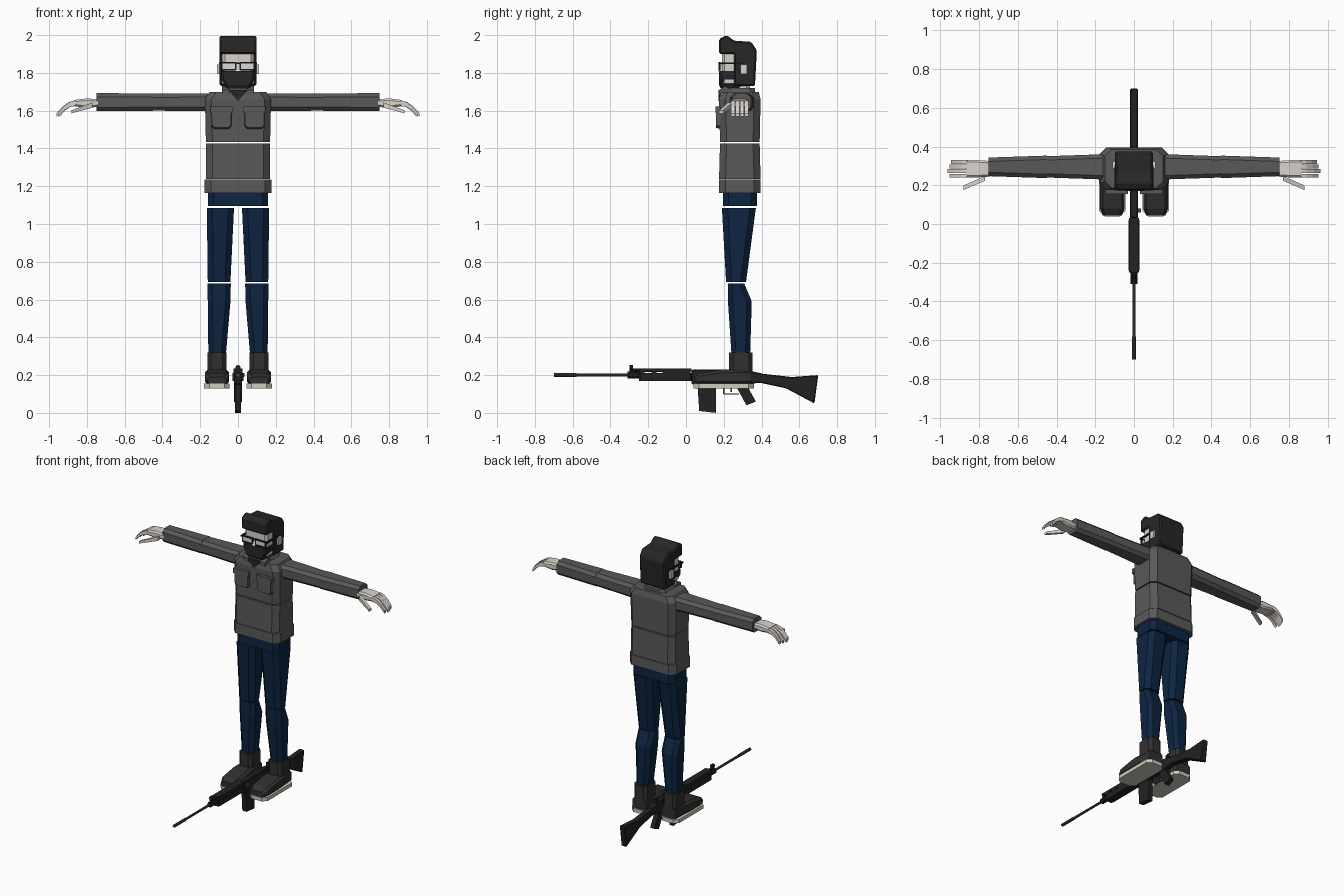
import bpy
import bmesh
from mathutils import Vector

old = bpy.data.objects.get("Cube")
if old:
    bpy.data.objects.remove(old, do_unlink=True)


def material(name, *rgb):
    mat = bpy.data.materials.new(name)
    mat.use_nodes = True
    mat.diffuse_color = (*rgb, 1)
    shader = mat.node_tree.nodes["Principled BSDF"]
    shader.inputs["Base Color"].default_value = (*rgb, 1)
    shader.inputs["Roughness"].default_value = .8
    return mat


JACKET = material("jacket grey", .1, .1, .1)
DENIM = material("navy denim", .004, .018, .055)
HAIR = material("hair black", .02, .02, .02)
LEATHER = material("boot leather", .03, .03, .03)
SKIN = material("pale skin", .7, .65, .6)
RUBBER = material("sole beige", .6, .6, .5)
GUN = material("gun black", .016, .016, .016)
STEEL = material("barrel steel", .07, .07, .08)
FRAME = material("glasses black", .01, .01, .01)
LENS = material("lens white", .7, .7, .7)

# Heights of the joints and origins of the main parts
ANKLE, KNEE, HIP, WAIST, HEM, CHEST, SHOULDER = .32, .69, 1.09, 1.165, 1.235, 1.43, 1.7
GAP = .004
BODY = Vector((0, .285, 0))
HEAD = Vector((0, .275, SHOULDER))
GLASSES = Vector((.05, .177, 1.835))
POCKET = Vector((.088, .17, 1.56))
ARM = Vector((0, .295, 1.645))
HAND = Vector((.74, .285, 1.64))
LEG = Vector((.1, .265, 0))
FOOT = Vector((.112, .2, .13))
RIFLE = Vector((0, 0, .2))


def finish(name, bm, mat, bevel=0):
    bmesh.ops.recalc_face_normals(bm, faces=bm.faces)
    mesh = bpy.data.meshes.new(name)
    bm.to_mesh(mesh)
    bm.free()
    mesh.materials.append(mat)
    obj = bpy.data.objects.new(name, mesh)
    bpy.context.collection.objects.link(obj)
    if bevel:
        modifier = obj.modifiers.new("Chamfer", "BEVEL")
        modifier.width, modifier.segments = bevel, 1


def loft(name, mat, axis, origin, stations, chamfer=0, side=1):
    """Skin stations (position, half width, half height, optional shifts) along an axis."""
    bm = bmesh.new()
    rings = []
    for position, half_a, half_b, *shift in stations:
        shift_a, shift_b = shift or (0, 0)
        ring = []
        for sa, sb in ((-1, -1), (1, -1), (1, 1), (-1, 1)):
            corners = [(sa * half_a, sb * half_b)]
            if chamfer:
                corners = [(sa * half_a, sb * (half_b - chamfer)), (sa * (half_a - chamfer), sb * half_b)]
                if sa != sb:
                    corners.reverse()
            for a, b in corners:
                a, b = a + shift_a, b + shift_b
                local = {"x": (position, a, b), "y": (a, position, b), "z": (a, b, position)}[axis]
                point = origin + Vector(local)
                point.x *= side
                ring.append(bm.verts.new(point))
        rings.append(ring)
    for low, high in zip(rings, rings[1:]):
        for i in range(len(low)):
            bm.faces.new((low[i - 1], low[i], high[i], high[i - 1]))
    bm.faces.new(rings[0])
    bm.faces.new(rings[-1])
    finish(name, bm, mat)


def box(name, mat, origin, centre, size, chamfer=0, side=1):
    width, depth, height = (value / 2 for value in size)
    loft(name, mat, "z", origin + Vector(centre),
         [(-height, width, depth), (height, width, depth)], chamfer, side)


def prism(name, mat, origin, profile, half_width, bevel=0, side=1):
    """Extrude a (y, z) profile to both sides of its origin."""
    bm = bmesh.new()
    start = Vector((origin.x * side - half_width, origin.y, origin.z))
    face = bm.faces.new([bm.verts.new(start + Vector((0, y, z))) for y, z in profile])
    out = bmesh.ops.extrude_face_region(bm, geom=[face])
    moved = [item for item in out["geom"] if isinstance(item, bmesh.types.BMVert)]
    bmesh.ops.translate(bm, verts=moved, vec=(half_width * 2, 0, 0))
    finish(name, bm, mat, bevel)


def tube(name, mat, front, back, radius, height=0):
    bm = bmesh.new()
    bmesh.ops.create_cone(bm, cap_ends=True, segments=10, radius1=radius, radius2=radius, depth=back - front)
    for v in bm.verts:
        v.co = RIFLE + Vector((v.co.x, (front + back) / 2 + v.co.z, height + v.co.y))
    finish(name, bm, mat)


# Jacket body in separate panels, and trouser waist
loft("jacket_chest", JACKET, "z", BODY, [(CHEST + GAP, .17, .105), (SHOULDER - .04, .175, .11),
                                         (SHOULDER, .15, .1)], chamfer=.035)
loft("jacket_waist", JACKET, "z", BODY, [(HEM + GAP, .17, .11), (CHEST - GAP, .17, .105)], chamfer=.035)
loft("jacket_hem", JACKET, "z", BODY, [(WAIST, .178, .11), (HEM, .178, .11)], chamfer=.035)
loft("jacket_collar", JACKET, "z", HEAD, [(-.01, .09, .09), (.02, .07, .09)], chamfer=.025)
loft("trouser_waist", DENIM, "z", BODY, [(HIP + GAP, .16, .09), (WAIST, .16, .09)], chamfer=.03)

# Head, hair and beard
box("neck", SKIN, HEAD, (0, 0, .03), (.12, .13, .07), chamfer=.02)
box("face", SKIN, HEAD, (0, -.01, .13), (.17, .15, .17), chamfer=.015)
prism("hair", HAIR, HEAD, [(-.1, .2), (-.1, .28), (-.06, .3), (-.02, .27), (.07, .265), (.1, .22),
                           (.09, .03), (-.02, .03), (-.02, .2)], half_width=.097, bevel=.008)
loft("beard", HAIR, "z", HEAD, [(0, .055, .04, 0, -.04), (.035, .07, .06, 0, -.04),
                                (.07, .088, .06, 0, -.04), (.11, .088, .06, 0, -.04)], chamfer=.012)
prism("nose", SKIN, HEAD, [(-.08, .16), (-.105, .11), (-.08, .11)], half_width=.012)

for side, label in ((1, "left_"), (-1, "right_")):
    # Ear and glasses
    box(label + "ear", SKIN, HEAD, (.1, .03, .12), (.02, .035, .05), side=side)
    box(label + "lens", LENS, GLASSES, (0, 0, 0), (.07, .005, .03), side=side)
    for edge, rim in ((-1, "lower_rim"), (1, "upper_rim")):
        box(label + rim, FRAME, GLASSES, (0, 0, edge * .018), (.08, .01, .008), side=side)
    for edge, rim in ((-1, "inner_rim"), (1, "outer_rim")):
        box(label + rim, FRAME, GLASSES, (edge * .037, 0, 0), (.008, .01, .04), side=side)
    box(label + "bridge", FRAME, GLASSES, (-.045, 0, .015), (.01, .01, .008), side=side)
    box(label + "temple", FRAME, GLASSES, (.045, .06, .016), (.01, .13, .01), side=side)

    # Shirt opening, lapel and chest pocket
    loft(label + "shirt_front", HAIR, "x", HEAD + Vector((0, -.09, .01)),
         [(0, .014, .03, 0, -.03), (.045, .014, .003, 0, -.003)], side=side)
    prism(label + "lapel", JACKET, HEAD + Vector((.065, -.1, 0)),
          [(0, -.02), (0, .01), (.03, .03), (.07, .01)], half_width=.02, side=side)
    loft(label + "pocket", JACKET, "y", POCKET, [(-.012, .05, .05), (.02, .056, .06)], .015, side)
    box(label + "pocket_flap", JACKET, POCKET, (0, 0, .045), (.116, .03, .035), side=side)

    # Sleeves and hand
    loft(label + "upper_sleeve", JACKET, "x", ARM, [(.16, .065, .047), (.45, .055, .045)], .02, side)
    loft(label + "lower_sleeve", JACKET, "x", ARM, [(.45, .058, .046), (.75, .048, .048)], .02, side)
    loft(label + "palm", SKIN, "x", HAND, [(0, .04, .02), (.06, .044, .025), (.125, .046, .017)], .01, side)
    for finger in range(4):
        root = HAND + Vector((.12, (finger - 1.5) * .024, 0))
        reach = .034 - .003 * abs(finger - 1)
        loft(f"{label}finger_{finger}", SKIN, "x", root,
             [(s * reach, .01, .015 - s * .002, 0, -.007 * s * s) for s in range(4)], side=side)
    loft(label + "thumb", SKIN, "x", HAND + Vector((.03, -.05, -.01)),
         [(s * .037, .012, .014 - s * .002, -.016 * s, -.012 * s) for s in range(4)], side=side)

    # Trouser legs
    loft(label + "thigh", DENIM, "z", LEG, [(KNEE + GAP, .06, .053), (HIP - GAP, .072, .09, -.007, .015)],
         chamfer=.03, side=side)
    loft(label + "shin", DENIM, "z", LEG, [(ANKLE, .047, .05, .01, .025), (KNEE - .1, .06, .063, 0, .02),
                                           (KNEE - GAP, .062, .043)], chamfer=.025, side=side)

    # Boots
    box(label + "boot_shaft", LEATHER, FOOT, (0, .09, .14), (.1, .125, .1), chamfer=.02, side=side)
    outline = ((-.155, .05, .02), (-.12, .064, .03), (0, .064, .04), (.15, .052, .04))
    loft(label + "boot_foot", LEATHER, "y", FOOT,
         [(y, width, height, 0, height + .02) for y, width, height in outline], .015, side)
    box(label + "boot_sole", RUBBER, FOOT, (0, 0, .012), (.136, .32, .025), chamfer=.028, side=side)

# Rifle barrel and front sight
tube("barrel", STEEL, -.68, -.24, radius=.008)
tube("muzzle", STEEL, -.7, -.58, radius=.01)
tube("gas_block", GUN, -.31, -.24, radius=.018)
tube("gas_tube", GUN, -.3, 0, radius=.009, height=.025)
box("front_sight", GUN, RIFLE, (0, -.29, .025), (.012, .02, .05))
tube("sight_hood", GUN, -.3, -.28, radius=.013, height=.04)

# Rifle handguard with open vents
box("handguard_lower", GUN, RIFLE, (0, -.11, -.01), (.056, .28, .04), chamfer=.01)
box("handguard_upper", GUN, RIFLE, (0, -.11, .026), (.05, .28, .016))
for rib, centre, length in (("front", -.235, .03), ("middle", -.17, .025), ("rear", -.05, .15)):
    box(rib + "_handguard_rib", GUN, RIFLE, (0, centre, .014), (.05, length, .016))

# Rifle receiver, magazine, grip and stock
prism("receiver", GUN, RIFLE, [(.03, -.05), (.03, .03), (.3, .03), (.4, .01), (.4, -.04), (.3, -.05)],
      half_width=.02, bevel=.005)
prism("magazine", GUN, RIFLE, [(.06, -.04), (.16, -.04), (.16, -.2), (.07, -.19)], half_width=.016)
prism("grip", GUN, RIFLE, [(.26, -.05), (.32, -.05), (.37, -.14), (.32, -.16)], half_width=.016)
prism("stock", GUN, RIFLE, [(.38, .01), (.56, -.01), (.7, 0), (.68, -.15), (.53, -.07), (.39, -.04)],
      half_width=.02, bevel=.005)
box("rear_sight", GUN, RIFLE, (0, .33, .03), (.02, .02, .04))
box("charging_handle", STEEL, RIFLE, (.025, .07, 0), (.02, .02, .02))
box("trigger_guard", STEEL, RIFLE, (0, .24, -.1), (.014, .08, .006))
box("trigger_guard_post", STEEL, RIFLE, (0, .2, -.075), (.014, .006, .05))
box("trigger", STEEL, RIFLE, (0, .24, -.07), (.008, .008, .04))
